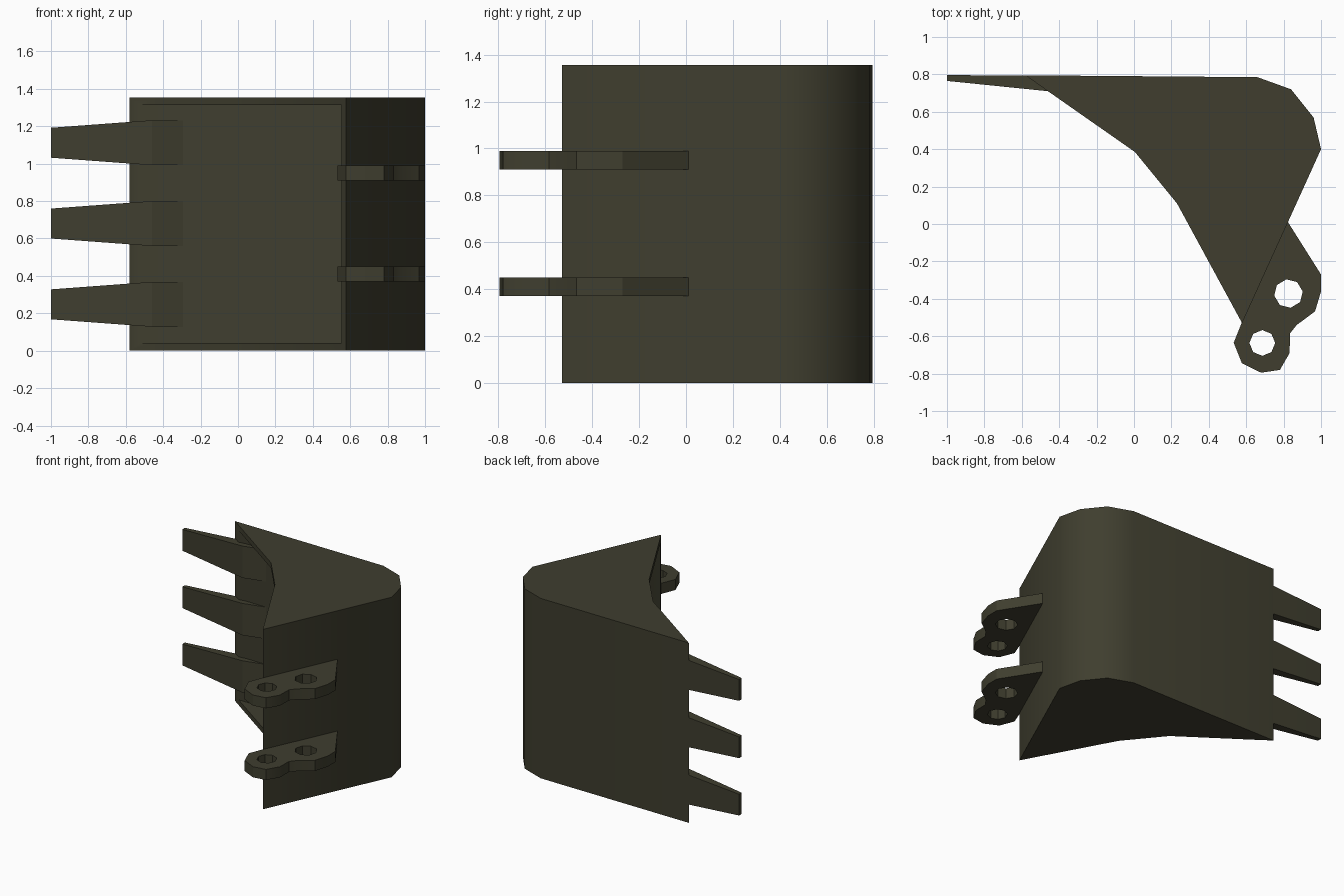
import bpy, bmesh, math
from mathutils import Vector

if "Cube" in bpy.data.objects:
    bpy.data.objects.remove(bpy.data.objects["Cube"])

olive = bpy.data.materials.new("dark_olive_steel")
olive.diffuse_color = (0.05, 0.048, 0.028, 1)
olive.use_nodes = True
olive.node_tree.nodes["Principled BSDF"].inputs["Base Color"].default_value = olive.diffuse_color
H, T = 1.355, 0.04          # bucket width and plate thickness


def add_mesh(name, bm, angle=45):
    bmesh.ops.recalc_face_normals(bm, faces=bm.faces[:])
    me = bpy.data.meshes.new(name)
    bm.to_mesh(me)
    bm.free()
    me.shade_smooth()
    me.set_sharp_from_angle(angle=math.radians(angle))
    me.materials.append(olive)
    ob = bpy.data.objects.new(name, me)
    bpy.context.collection.objects.link(ob)
    return ob


def prism(name, pts, z0, z1, angle=45):
    bm = bmesh.new()
    face = bm.faces.new([bm.verts.new((x, y, z0)) for x, y in pts])
    up = bmesh.ops.extrude_face_region(bm, geom=[face])["geom"]
    bmesh.ops.translate(bm, vec=(0, 0, z1 - z0),
                        verts=[v for v in up if isinstance(v, bmesh.types.BMVert)])
    # the extrusion may drop the starting cap, so close any open end
    open_edges = [e for e in bm.edges if e.is_boundary]
    if open_edges:
        bmesh.ops.holes_fill(bm, edges=open_edges, sides=0)
    return add_mesh(name, bm, angle)


def offset_path(pts, d):
    """Shift an open path to its right by d with mitred corners."""
    p = [Vector(q) for q in pts]
    n = []
    for a, b in zip(p, p[1:]):
        e = (b - a).normalized()
        n.append(Vector((e.y, -e.x)))
    out = [p[0] + n[0] * d]
    for i in range(1, len(p) - 1):
        m = (n[i - 1] + n[i]).normalized()
        out.append(p[i] + m * (d / m.dot(n[i])))
    out.append(p[-1] + n[-1] * d)
    return out


def merged(ob):
    """Bake the modifiers of an object into its mesh."""
    dg = bpy.context.evaluated_depsgraph_get()
    me = bpy.data.meshes.new_from_object(ob.evaluated_get(dg))
    ob.modifiers.clear()
    ob.data = me


# bucket shell: solid profile with a cavity cut through the mouth
outer = [(-0.58, 0.795), (0.66, 0.785), (0.84, 0.72), (0.96, 0.57),
         (1.0, 0.40), (0.578, -0.53)]
mouth = [(0.23, 0.11), (0.005, 0.385), (-0.46, 0.71)]
bucket = prism("bucket_shell", outer + mouth, 0, H)
inner = offset_path(outer, T)
inner[0] += (inner[0] - inner[1]).normalized() * 0.2
inner[-1] += (inner[-1] - inner[-2]).normalized() * 0.2
cutter = prism("cavity_cutter", [tuple(q) for q in inner], T, H - T)
cutter.hide_render = True
mod = bucket.modifiers.new("cavity", 'BOOLEAN')
mod.operation = 'DIFFERENCE'
mod.solver = 'EXACT'
mod.object = cutter
merged(bucket)
bpy.data.objects.remove(cutter)
bucket.data.shade_smooth()
bucket.data.set_sharp_from_angle(angle=math.radians(45))

# digging teeth: (x, inner y, outer y, half width) sections
sections = [(-1.0, 0.765, 0.796, 0.08), (-0.46, 0.71, 0.793, 0.12),
            (-0.28, 0.756, 0.785, 0.12)]
for i, zc in enumerate((0.248, 0.68, 1.112)):
    bm = bmesh.new()
    rings = [[bm.verts.new(c) for c in ((x, a, zc - w), (x, b, zc - w),
                                        (x, b, zc + w), (x, a, zc + w))]
             for x, a, b, w in sections]
    for r, s in zip(rings, rings[1:]):
        for k in range(4):
            bm.faces.new((r[k], r[(k + 1) % 4], s[(k + 1) % 4], s[k]))
    bm.faces.new(rings[0])
    bm.faces.new(rings[-1])
    add_mesh(f"tooth_{i + 1}", bm, 10)

# mounting ears with two eight-sided pin holes
ear = [(0.82, 0.015), (1.0, -0.27), (1.0, -0.36), (0.968, -0.467),
       (0.87, -0.54), (0.834, -0.585), (0.832, -0.69), (0.78, -0.78),
       (0.68, -0.795), (0.577, -0.745), (0.533, -0.635), (0.575, -0.53)]


def octagon(cx, cy, r, turn):
    return [(cx + r * math.cos(turn + k * math.pi / 4),
             cy + r * math.sin(turn + k * math.pi / 4)) for k in range(8)]


loops = [ear, octagon(0.826, -0.372, 0.077, 0.15), octagon(0.686, -0.636, 0.069, 0.0)]
for i, z0 in enumerate((0.37, 0.91)):
    bm = bmesh.new()
    edges = []
    for pts in loops:
        vs = [bm.verts.new((x, y, z0)) for x, y in pts]
        edges += [bm.edges.new((vs[k - 1], vs[k])) for k in range(len(vs))]
    bmesh.ops.triangle_fill(bm, edges=edges, use_beauty=True, normal=(0, 0, 1))
    base = bm.faces[:]
    rim = [e for e in bm.edges if e.is_boundary]
    top = bmesh.ops.duplicate(bm, geom=base + bm.edges[:] + bm.verts[:])
    bmesh.ops.translate(bm, vec=(0, 0, 0.08),
                        verts=[v for v in top["geom"] if isinstance(v, bmesh.types.BMVert)])
    vmap = top["vert_map"]
    for e in rim:
        a, b = e.verts
        bm.faces.new((a, b, vmap[b], vmap[a]))
    add_mesh(f"mounting_ear_{i + 1}", bm, 30)
